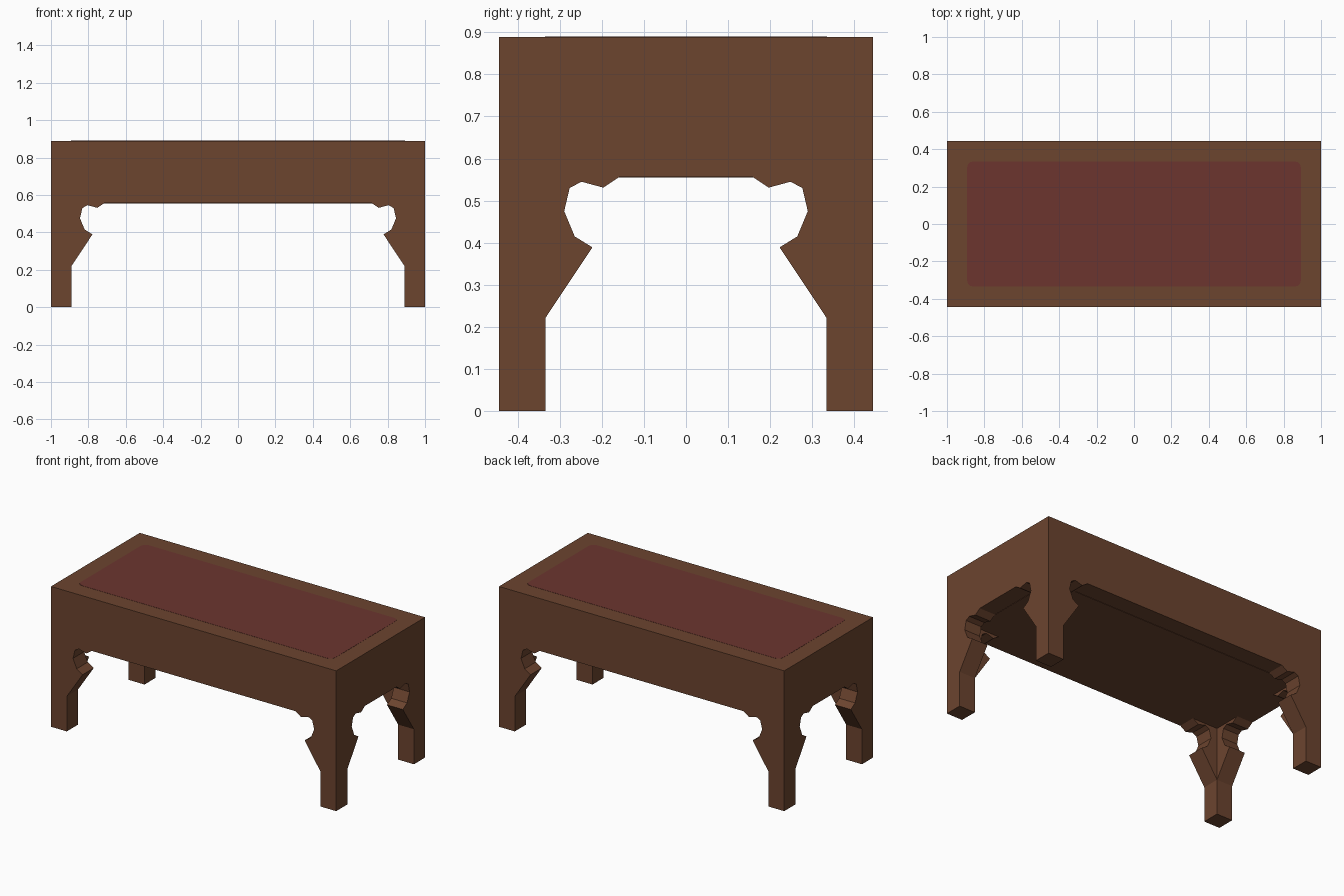
import bpy, bmesh

if "Cube" in bpy.data.objects:
    bpy.data.objects.remove(bpy.data.objects["Cube"])

HX, HY, TOP, APRON, T = 1.0, 0.4445, 0.889, 0.557, 0.111


def material(name, color):
    m = bpy.data.materials.new(name)
    m.diffuse_color = (*color, 1)
    m.use_nodes = True
    m.node_tree.nodes["Principled BSDF"].inputs["Base Color"].default_value = m.diffuse_color
    return m


wood = material("brown wood", (0.150, 0.058, 0.028))
red = material("dark red inlay", (0.150, 0.036, 0.028))


def make_object(name, bm, mat):
    bmesh.ops.recalc_face_normals(bm, faces=bm.faces)
    me = bpy.data.meshes.new(name)
    bm.to_mesh(me)
    bm.free()
    me.materials.append(mat)
    ob = bpy.data.objects.new(name, me)
    bpy.context.collection.objects.link(ob)
    return ob


def box(name, hx, hy, z0, z1, mat, corner=0):
    bm = bmesh.new()
    bmesh.ops.create_cube(bm, size=1)
    for v in bm.verts:
        v.co = (v.co.x * 2 * hx, v.co.y * 2 * hy, z0 if v.co.z < 0 else z1)
    if corner:
        edges = [e for e in bm.edges if abs(e.verts[0].co.z - e.verts[1].co.z) > 1e-5]
        bmesh.ops.bevel(bm, geom=edges, offset=corner, offset_type='OFFSET',
                        segments=3, profile=0.5, affect='EDGES')
    return make_object(name, bm, mat)


def prism(bm, points, to_world):
    """Extrude an (offset from corner, z) profile over the board thickness."""
    a, b = [[bm.verts.new(to_world(o, d, z)) for o, z in points] for d in (0, T)]
    bm.faces.new(a)
    bm.faces.new(b)
    for i in range(len(points)):
        j = (i + 1) % len(points)
        bm.faces.new((a[i], a[j], b[j], b[i]))


# Tabletop block, underside panel and inlay
box("apron_block", HX, HY, APRON, TOP, wood)
box("underside_panel", HX - T, HY - T, APRON - 0.002, APRON + 0.01, wood)
box("top_inlay", 0.893, 0.335, TOP - 0.003, TOP + 0.001, red, corner=0.035)

# Corner legs: carved bracket profile running along both sides of the corner
carving = [(T, 0.222), (0.222, 0.389), (0.180, 0.415), (0.155, 0.475),
           (0.168, 0.530), (0.196, 0.545), (0.248, 0.531), (0.287, APRON)]
bm = bmesh.new()
prism(bm, [(0, 0), (T, 0)] + carving + [(0, APRON)],
      lambda o, d, z: (-HX + o, -HY + d, z))
prism(bm, carving + [(T, APRON)],
      lambda o, d, z: (-HX + d, -HY + o, z))
legs = make_object("carved_legs", bm, wood)
mirror = legs.modifiers.new("four corners", 'MIRROR')
mirror.use_axis = (True, True, False)
mirror.use_mirror_merge = False
